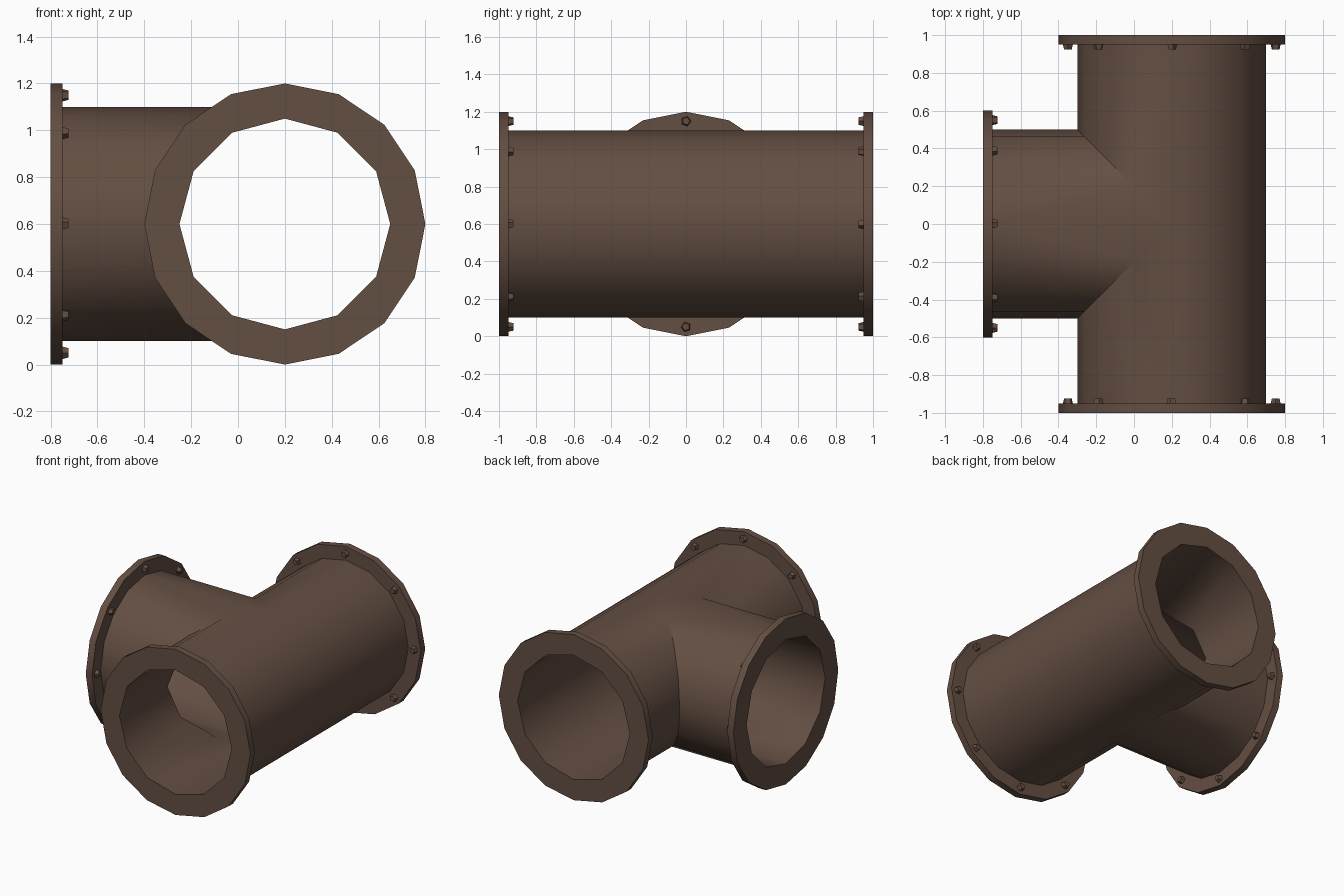
import bpy, bmesh, math
from mathutils import Vector, Matrix

if "Cube" in bpy.data.objects:
    bpy.data.objects.remove(bpy.data.objects["Cube"])

CX, CZ = 0.2, 0.6            # centre line of the main pipe
R_OUT, R_IN, R_FLANGE = 0.5, 0.45, 0.6
N_OUT, N_IN = 16, 12
T = 0.05                     # flange thickness
Y_END, X_END = 1.0 - T, -0.8 + T

brown = bpy.data.materials.new("rusty brown")
brown.diffuse_color = (0.127, 0.077, 0.055, 1)
brown.use_nodes = True
brown.node_tree.nodes["Principled BSDF"].inputs["Base Color"].default_value = brown.diffuse_color


def finish(bm, name, angle):
    bmesh.ops.recalc_face_normals(bm, faces=bm.faces)
    me = bpy.data.meshes.new(name)
    bm.to_mesh(me)
    bm.free()
    me.materials.append(brown)
    ob = bpy.data.objects.new(name, me)
    bpy.context.collection.objects.link(ob)
    if angle:
        bpy.ops.object.select_all(action='DESELECT')
        ob.select_set(True)
        bpy.context.view_layer.objects.active = ob
        bpy.ops.object.shade_smooth_by_angle(angle=math.radians(angle))
    return ob


def stitch(bm, a, b):
    """Join two evenly spaced rings that start at the same angle."""
    na, nb, i, j = len(a), len(b), 0, 0
    while i < na or j < nb:
        da, db = (i + 1) / na, (j + 1) / nb
        va, vb = a[i % na], b[j % nb]
        if abs(da - db) < 1e-6:
            bm.faces.new((va, a[(i + 1) % na], b[(j + 1) % nb], vb))
            i, j = i + 1, j + 1
        elif da < db:
            bm.faces.new((va, a[(i + 1) % na], vb))
            i += 1
        else:
            bm.faces.new((va, b[(j + 1) % nb], vb))
            j += 1


def tee_surface(bm, r, n):
    """Equal-radius tee: main tube along y, branch toward -x, mitred seam."""
    def quad(*pts):
        bm.faces.new([bm.verts.new(p) for p in pts])

    for k in range(n):
        a, b = (2 * math.pi * i / n for i in (k, k + 1))
        (xa, za), (xb, zb) = [(r * math.cos(t), r * math.sin(t)) for t in (a, b)]
        wa, wb = max(0, -xa), max(0, -xb)        # half width of the opening
        for s in (-1, 1):
            pa, pb = (CX + xa, s * wa, CZ + za), (CX + xb, s * wb, CZ + zb)
            quad((CX + xa, s * Y_END, CZ + za), (CX + xb, s * Y_END, CZ + zb), pb, pa)
            if xa + xb < 0:
                quad((X_END, s * wa, CZ + za), (X_END, s * wb, CZ + zb), pb, pa)


# Pipe body: outer skin, bore, and rims joining them
bm = bmesh.new()
tee_surface(bm, R_OUT, N_OUT)
tee_surface(bm, R_IN, N_IN)
bmesh.ops.remove_doubles(bm, verts=bm.verts, dist=1e-4)
for axis, value in ((1, -Y_END), (1, Y_END), (0, X_END)):
    def polar(v):
        u, w = (v.co.x - CX if axis else v.co.y), v.co.z - CZ
        return math.hypot(u, w), round(math.atan2(w, u) % math.tau, 4) % 6.283
    rim = sorted((v for v in bm.verts if abs(v.co[axis] - value) < 1e-4),
                 key=lambda v: polar(v)[1])
    split = (R_OUT + R_IN) / 2
    stitch(bm, [v for v in rim if polar(v)[0] > split],
           [v for v in rim if polar(v)[0] < split])
finish(bm, "tee_pipe", 40)


def ring(bm, r, n, z):
    return [bm.verts.new((r * math.cos(math.tau * i / n),
                          r * math.sin(math.tau * i / n), z)) for i in range(n)]


# Flange and bolts at each open end
ends = {"front": ((CX, -Y_END, CZ), (0, -1, 0)),
        "back": ((CX, Y_END, CZ), (0, 1, 0)),
        "branch": ((X_END, 0, CZ), (-1, 0, 0))}
for side, (pos, direction) in ends.items():
    place = Matrix.Translation(pos) @ \
        Vector(direction).to_track_quat('Z', 'Y').to_matrix().to_4x4()

    bm = bmesh.new()
    loops = [ring(bm, R_IN, N_IN, 0), ring(bm, R_FLANGE, N_OUT, 0),
             ring(bm, R_FLANGE, N_OUT, T), ring(bm, R_IN, N_IN, T)]
    for i in range(4):
        stitch(bm, loops[i], loops[(i + 1) % 4])
    bm.transform(place)
    finish(bm, side + "_flange", 40)

    bm = bmesh.new()
    for i in range(8):
        spot = Matrix.Rotation(i * math.pi / 4, 4, 'Z') @ \
            Matrix.Translation((0.55, 0, -0.011))
        bmesh.ops.create_cone(bm, cap_ends=True, segments=5, radius1=0.021,
                              radius2=0.029, depth=0.032, matrix=place @ spot)
    finish(bm, side + "_bolts", 0)
